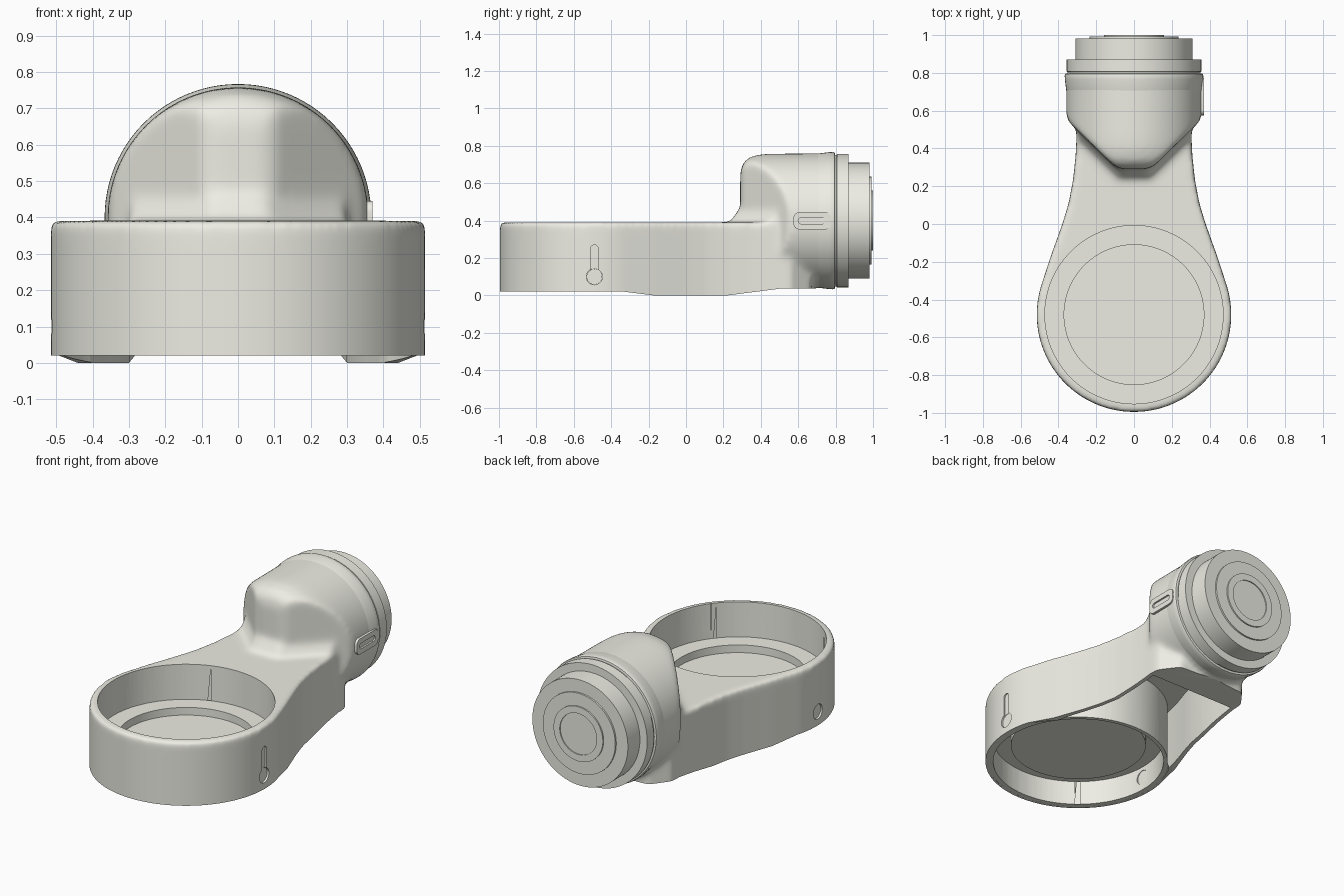
import bpy, bmesh, math

if "Cube" in bpy.data.objects:
    bpy.data.objects.remove(bpy.data.objects["Cube"])

CY, AZ = -0.48, 0.40   # cup centre (y), motor axis height (z)

# Warm off-white casting colour
paint = bpy.data.materials.new("off_white")
paint.diffuse_color = (0.85, 0.85, 0.78, 1)
paint.use_nodes = True
paint.node_tree.nodes["Principled BSDF"].inputs["Base Color"].default_value = paint.diffuse_color


def finish(name, bm, angle=30):
    bmesh.ops.recalc_face_normals(bm, faces=bm.faces)
    me = bpy.data.meshes.new(name)
    bm.to_mesh(me)
    bm.free()
    me.materials.append(paint)
    ob = bpy.data.objects.new(name, me)
    bpy.context.collection.objects.link(ob)
    smooth(ob, angle)
    return ob


def smooth(ob, angle=30):
    bpy.ops.object.select_all(action='DESELECT')
    ob.select_set(True)
    bpy.context.view_layer.objects.active = ob
    bpy.ops.object.shade_smooth_by_angle(angle=math.radians(angle))


def loft(name, lower, upper):
    """Closed solid between two polygons of equal point count."""
    bm = bmesh.new()
    a = [bm.verts.new(p) for p in lower]
    b = [bm.verts.new(p) for p in upper]
    bm.faces.new(a)
    bm.faces.new(b)
    n = len(a)
    for i in range(n):
        bm.faces.new((a[i], a[(i + 1) % n], b[(i + 1) % n], b[i]))
    return finish(name, bm)


def prism_z(name, pts, lo, hi):
    return loft(name, [(x, y, lo) for x, y in pts], [(x, y, hi) for x, y in pts])


def prism_x(name, pts, lo, hi):
    return loft(name, [(lo, y, z) for y, z in pts], [(hi, y, z) for y, z in pts])


def lathe(name, profile, place, n=96):
    """Revolve (radius, height) profile; place maps (u, v, h) to xyz."""
    bm = bmesh.new()
    rings = []
    for r, h in profile:
        if r == 0:
            rings.append([bm.verts.new(place(0, 0, h))] * n)
        else:
            rings.append([bm.verts.new(place(r * math.cos(2 * math.pi * i / n),
                                             r * math.sin(2 * math.pi * i / n), h)) for i in range(n)])
    for p, q in zip(rings, rings[1:]):
        for i in range(n):
            j = (i + 1) % n
            quad = list(dict.fromkeys((p[i], p[j], q[j], q[i])))
            if len(quad) > 2:
                bm.faces.new(quad)
    return finish(name, bm)


def modify(ob, kind, **props):
    bpy.context.view_layer.objects.active = ob
    m = ob.modifiers.new(kind.lower(), kind)
    for k, v in props.items():
        setattr(m, k, v)
    bpy.ops.object.modifier_apply(modifier=m.name)


def boolean(ob, other, op='DIFFERENCE'):
    modify(ob, 'BOOLEAN', object=other, operation=op, solver='EXACT')
    bpy.data.objects.remove(other, do_unlink=True)


def mirrored(half):
    return half + [(-x, y) for x, y in reversed(half)]


def rounded(y0, y1, z0, z1, r, n=8):
    pts = []
    corners = ((y1 - r, z1 - r), (y0 + r, z1 - r), (y0 + r, z0 + r), (y1 - r, z0 + r))
    for k, (cy, cz) in enumerate(corners):
        for i in range(n + 1):
            a = math.pi / 2 * (k + i / n)
            pts.append((cy + r * math.cos(a), cz + r * math.sin(a)))
    return pts


def disc(cy, cz, r, n=32):
    return [(cy + r * math.cos(2 * math.pi * i / n), cz + r * math.sin(2 * math.pi * i / n)) for i in range(n)]


on_z = lambda u, v, h: (u, CY + v, h)
on_y = lambda u, v, h: (u, h, AZ + v)

# Link body: teardrop plan, tangent flanks
neck = [(0.444, -0.18), (0.408, -0.08), (0.376, 0.01), (0.346, 0.11), (0.323, 0.23), (0.309, 0.36),
        (0.305, 0.44), (0.303, 0.56), (0.22, 0.67)]
bow = []
for i in range(41):
    a = math.radians(-90 + 110 * i / 40)
    bow.append((0.515 * math.cos(a), CY + 0.515 * math.sin(a)))
bow[0] = (0.0005, CY - 0.515)
body = prism_z("link_body", mirrored(bow + neck), -0.15, 0.391)

# Elbow: round housing trimmed to a blunt wedge in plan
elbow = lathe("elbow", [(0, 0.29), (0.26, 0.29), (0.31, 0.305), (0.34, 0.34), (0.355, 0.4),
                        (0.358, 0.46), (0.36, 0.8), (0, 0.8)], on_y)
wedge = prism_z("wedge", mirrored([(0.06, 0.288), (0.105, 0.306), (0.345, 0.54), (0.375, 0.61), (0.375, 0.9)]),
                -0.2, 1.0)
boolean(elbow, wedge, 'INTERSECT')
low = mirrored([(0.09, 0.22), (0.298, 0.42), (0.298, 0.58)])
high = mirrored([(0.07, 0.29), (0.298, 0.51), (0.298, 0.58)])
skirt = loft("skirt", [(x, y, 0.37) for x, y in low], [(x, y, 0.47) for x, y in high])
boolean(body, elbow, 'UNION')
boolean(body, skirt, 'UNION')

# Blend the union into a soft casting
modify(body, 'REMESH', mode='VOXEL', voxel_size=0.0125)
modify(body, 'SMOOTH', factor=0.5, iterations=22)

# Trim the underside, bore the cup, hollow the neck
boolean(body, prism_x("under_cut", [(-1.2, -0.4), (-1.2, 0.02), (-0.33, 0.02), (-0.17, 0.0), (0.22, 0.0),
                                    (0.5, 0.036), (0.95, 0.036), (0.95, -0.4)], -0.8, 0.8))
boolean(body, lathe("bore", [(0, -0.3), (0.472, -0.3), (0.472, 0.6), (0, 0.6)], on_z))
cavity = mirrored([(0.41, -0.2), (0.38, -0.08), (0.35, 0.01), (0.321, 0.11), (0.299, 0.23),
                   (0.285, 0.36), (0.28, 0.5)])
for i in range(1, 24):
    a = math.radians(145.6 - 111.2 * i / 24)
    cavity.append((0.495 * math.cos(a), CY + 0.495 * math.sin(a)))
boolean(body, prism_z("neck_cavity", cavity, -0.3, 0.36))
boolean(body, lathe("cup_trim", [(0, -0.3), (0.502, -0.3), (0.502, 0.0205), (0, 0.0205)], on_z))

# Keyhole slot on the right wall, round port on both walls
boolean(body, prism_x("slot_cut", rounded(-0.51, -0.47, 0.12, 0.27, 0.0199), 0.505, 0.6))
for s, side in ((1, "right"), (-1, "left")):
    boolean(body, prism_x("port_cut", disc(-0.49, 0.1, 0.043), s * 0.44, s * 0.6))
    prism_x("port_plug_" + side, disc(-0.49, 0.1, 0.042), s * 0.474, s * 0.503)
smooth(body, 35)

# Stepped cup floor
lathe("cup_floor", [(0, 0.14), (0.37, 0.14), (0.37, 0.185), (0.474, 0.185), (0.474, 0.165),
                    (0.374, 0.165), (0.374, 0.125), (0, 0.125)], on_z)

# Motor housing rings and end cap
lathe("motor_cap", [(0, 0.68), (0.352, 0.68), (0.358, 0.7), (0.366, 0.765), (0.367, 0.785), (0.364, 0.795),
                    (0.352, 0.797), (0.352, 0.805), (0.357, 0.807), (0.357, 0.87), (0.31, 0.87),
                    (0.31, 0.982), (0.235, 0.982), (0.235, 0.992), (0.16, 0.992), (0.16, 1.0),
                    (0.12, 1.0), (0.12, 0.994), (0, 0.994)], on_y)

# Raised slotted plate on the right flank
plate = prism_x("side_plate", rounded(0.575, 0.775, 0.353, 0.445, 0.03), 0.33, 0.37)
boolean(plate, prism_x("plate_slot", rounded(0.6, 0.745, 0.383, 0.415, 0.0159), 0.36, 0.5))
smooth(plate)
